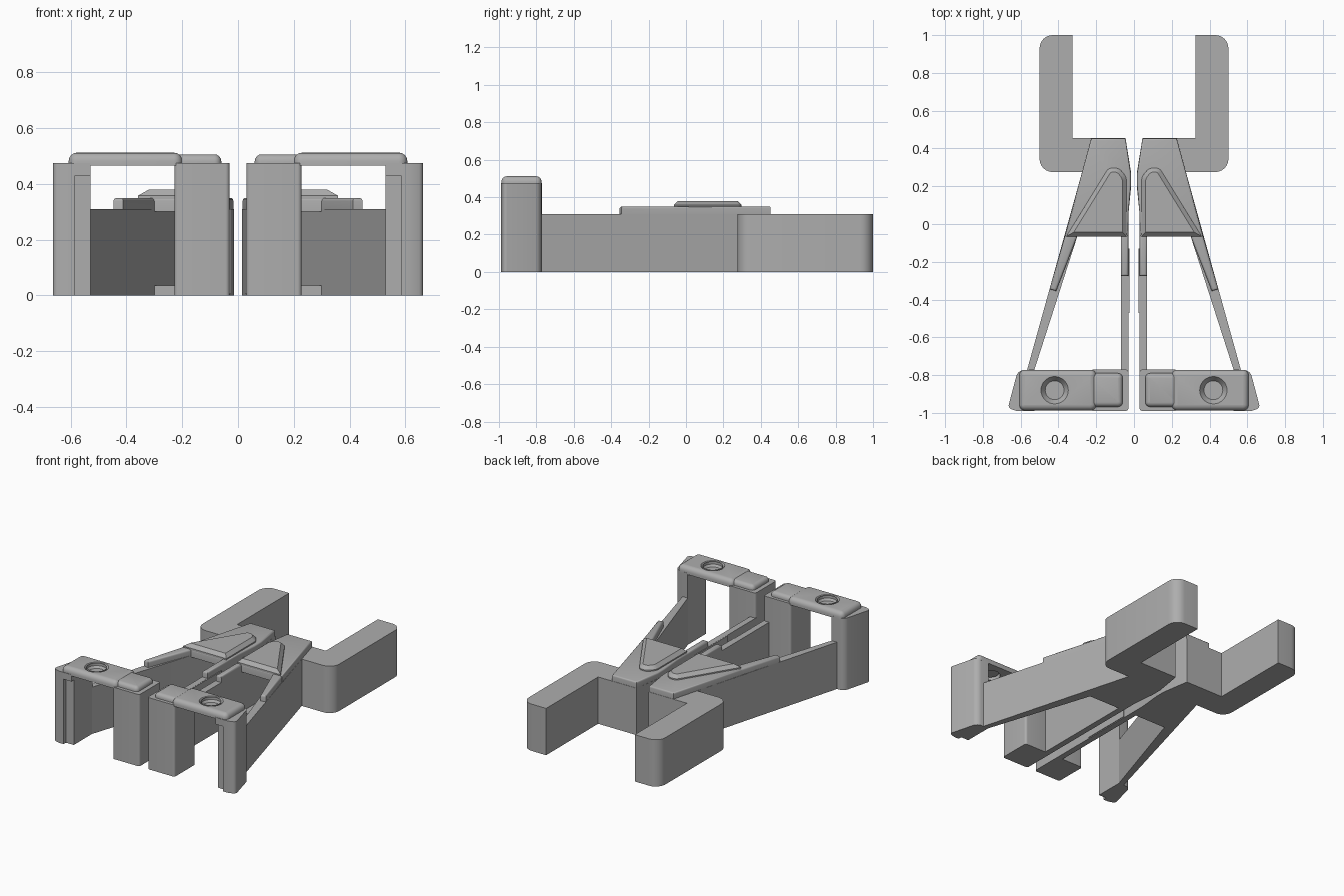
import bpy, bmesh, math

cube = bpy.data.objects.get("Cube")
if cube:
    bpy.data.objects.remove(cube, do_unlink=True)

GREY = (0.42, 0.42, 0.42, 1)
grey = bpy.data.materials.new("plain grey")
grey.use_nodes = True
grey.diffuse_color = GREY
grey.node_tree.nodes["Principled BSDF"].inputs["Base Color"].default_value = GREY


def prism(name, points, z0, z1, top=0, steps=3):
    """Extrude an outline of (x, y[, corner radius]); top rounds the upper rim."""
    bm = bmesh.new()
    base = bm.faces.new([bm.verts.new((p[0], p[1], z0)) for p in points])
    ext = bmesh.ops.extrude_face_region(bm, geom=[base])
    for v in ext["geom"]:
        if isinstance(v, bmesh.types.BMVert):
            v.co.z = z1
    bmesh.ops.recalc_face_normals(bm, faces=bm.faces[:])
    for p in points:
        if len(p) > 2:
            corner = [e for e in bm.edges if all(
                math.hypot(v.co.x - p[0], v.co.y - p[1]) < 1e-4 for v in e.verts)]
            bmesh.ops.bevel(bm, geom=corner, offset=p[2], segments=6,
                            profile=0.5, affect='EDGES')
    if top:
        rim = [e for e in bm.edges if all(abs(v.co.z - z1) < 1e-5 for v in e.verts)]
        bmesh.ops.bevel(bm, geom=rim, offset=top, segments=steps,
                        profile=0.5, affect='EDGES', clamp_overlap=True)
    mesh = bpy.data.meshes.new(name)
    bm.to_mesh(mesh)
    bm.free()
    mesh.materials.append(grey)
    obj = bpy.data.objects.new(name, mesh)
    bpy.context.collection.objects.link(obj)
    return obj


def rect(x0, x1, y0, y1, *radius):
    return [(x0, y0, *radius), (x1, y0, *radius), (x1, y1, *radius), (x0, y1, *radius)]


# Rear hook with rounded outer corners
hook = prism("rear_hook", [(0.2, 0.455), (0.2, 0.275), (0.5, 0.275, 0.07),
                           (0.5, 1, 0.07), (0.325, 1), (0.325, 0.455)], 0, 0.31)

# Forked frame: straight inner leg and splayed outer leg
frame = prism("forked_frame", [
    (0.045, 0.455), (0.015, 0.27), (0.015, 0.2), (0.03, 0.05), (0.03, -0.78),
    (0.07, -0.78), (0.07, 0.27), (0.19, 0.27), (0.3, -0.065), (0.53, -0.78),
    (0.568, -0.78), (0.225, 0.455)], 0, 0.31)
floor = prism("floor_web", [(0.04, -0.065), (0.3, -0.065), (0.2, 0.29), (0.04, 0.29)],
              0, 0.035)
pad = prism("inner_leg_pad", rect(0.025, 0.07, -0.47, -0.13), 0.005, 0.309)

# Raised deck with strips running down each leg
deck = prism("top_deck", [(0.045, 0.453), (0.017, 0.27), (0.017, 0.2), (0.03, 0.05),
                          (0.03, -0.065), (0.367, -0.065), (0.226, 0.453)],
             0.3, 0.35, 0.01)
inner_strip = prism("inner_strip", rect(0.03, 0.07, -0.275, 0), 0.3, 0.35, 0.012)
outer_strip = prism("outer_strip", [(0.28, 0), (0.3, -0.065), (0.412, -0.355),
                                    (0.447, -0.345), (0.366, -0.065), (0.348, 0)],
                    0.3, 0.35, 0.012)
wedge = prism("top_wedge", [(0.04, -0.065), (0.358, -0.065), (0.135, 0.297, 0.02),
                            (0.08, 0.297, 0.02), (0.04, 0.25, 0.02)],
              0.345, 0.38, 0.022, 1)

# Front clamp posts
inner_post = prism("inner_post", rect(0.03, 0.228, -0.99, -0.77, 0.015), 0, 0.475)
outer_post = prism("outer_post", [
    (0.528, -0.77), (0.528, -0.965), (0.585, -0.965), (0.585, -0.99), (0.62, -0.99),
    (0.668, -0.975, 0.02), (0.615, -0.775, 0.03)], 0, 0.475)
lintel = prism("post_lintel", rect(0.528, 0.59, -0.99, -0.95), 0.43, 0.475)

# Clamp cap with a countersunk hole
low_cap = prism("low_cap", rect(0.06, 0.25, -0.968, -0.79, 0.025), 0.465, 0.506, 0.032, 4)
cap = prism("clamp_cap", rect(0.2, 0.607, -0.987, -0.772, 0.03), 0.465, 0.512, 0.034, 4)


def drill(target, x, y):
    bm = bmesh.new()
    for r0, r1, z0, z1 in ((0.06, 0.06, 0.4, 0.55), (0.05, 0.085, 0.48, 0.53)):
        part = bmesh.ops.create_cone(bm, cap_ends=True, segments=32, radius1=r0,
                                     radius2=r1, depth=z1 - z0)
        bmesh.ops.translate(bm, verts=part["verts"], vec=(x, y, (z0 + z1) / 2))
    mesh = bpy.data.meshes.new("hole_cutter")
    bm.to_mesh(mesh)
    bm.free()
    cutter = bpy.data.objects.new("hole_cutter", mesh)
    bpy.context.collection.objects.link(cutter)
    mod = target.modifiers.new("hole", 'BOOLEAN')
    mod.operation, mod.solver, mod.object = 'DIFFERENCE', 'EXACT', cutter
    mod.use_self = True
    bpy.context.view_layer.objects.active = target
    bpy.ops.object.modifier_apply(modifier="hole")
    bpy.data.objects.remove(cutter, do_unlink=True)


drill(cap, 0.42, -0.88)

# Smooth the rounded edges and mirror every part to the other side
parts = [hook, frame, floor, pad, deck, inner_strip, outer_strip, wedge,
         inner_post, outer_post, lintel, low_cap, cap]
bpy.ops.object.select_all(action='DESELECT')
for part in parts:
    part.select_set(True)
    bpy.context.view_layer.objects.active = part
    bpy.ops.object.shade_smooth_by_angle(angle=math.radians(32))
    part.select_set(False)
    mirror = part.modifiers.new("mirror", 'MIRROR')
    mirror.use_mirror_merge = False
